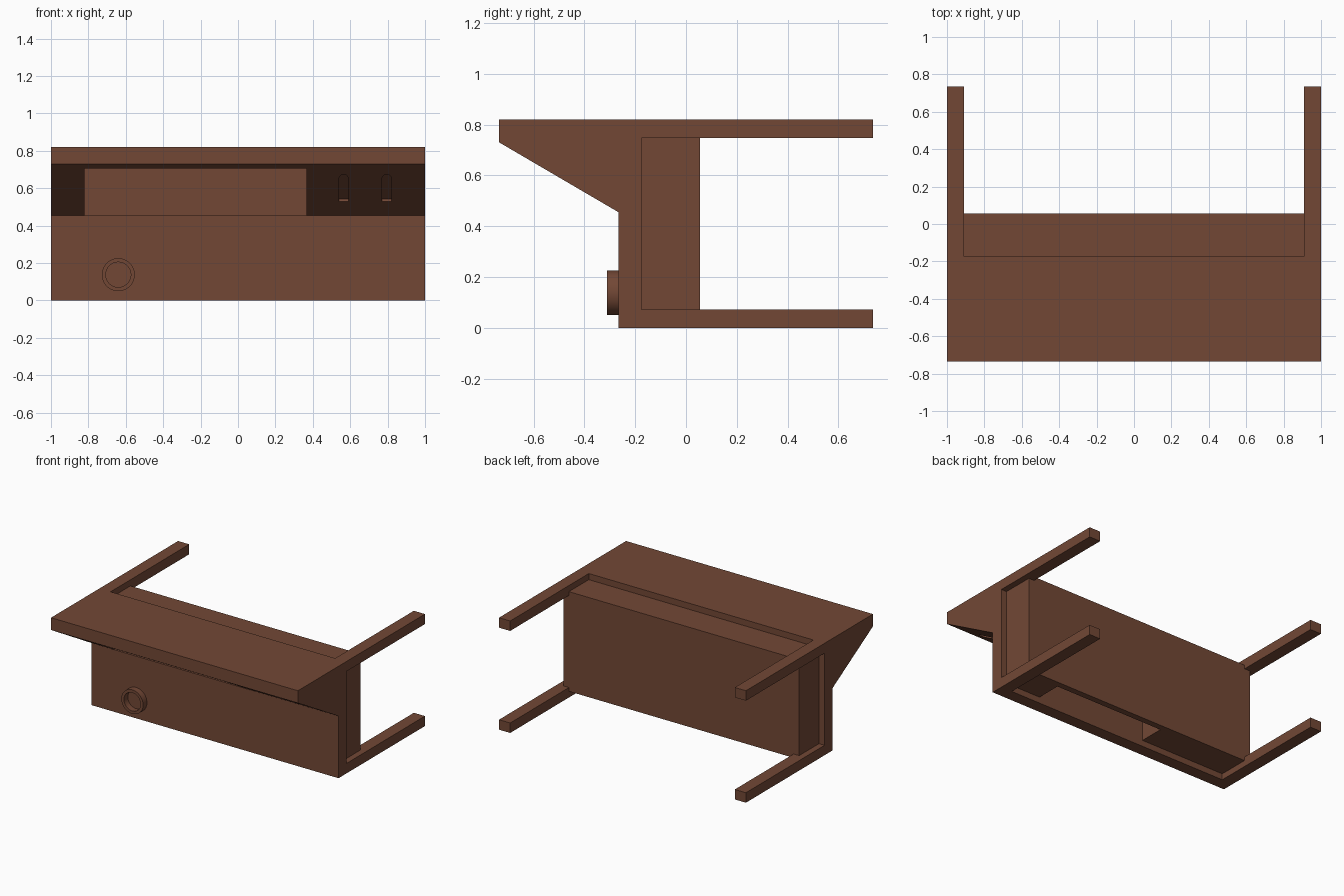
import bpy, bmesh, math
from mathutils import Vector

if "Cube" in bpy.data.objects:
    bpy.data.objects.remove(bpy.data.objects["Cube"])

wood = bpy.data.materials.new("warm_brown")
wood.diffuse_color = (0.170, 0.064, 0.036, 1)
wood.use_nodes = True
wood.node_tree.nodes["Principled BSDF"].inputs["Base Color"].default_value = wood.diffuse_color


def make(name, bm):
    bmesh.ops.recalc_face_normals(bm, faces=bm.faces)
    me = bpy.data.meshes.new(name)
    bm.to_mesh(me)
    bm.free()
    me.materials.append(wood)
    ob = bpy.data.objects.new(name, me)
    bpy.context.collection.objects.link(ob)
    return ob


def prism(name, base, offset):
    """Closed polygon pushed along an offset vector."""
    bm = bmesh.new()
    a = [bm.verts.new(p) for p in base]
    b = [bm.verts.new(Vector(p) + Vector(offset)) for p in base]
    bm.faces.new(a)
    bm.faces.new(b[::-1])
    for i in range(len(a)):
        j = (i + 1) % len(a)
        bm.faces.new((a[i], b[i], b[j], a[j]))
    return make(name, bm)


def box(name, x0, x1, y0, y1, z0, z1):
    return prism(name, [(x0, y0, z0), (x1, y0, z0), (x1, y1, z0), (x0, y1, z0)],
                 (0, 0, z1 - z0))


def cut(ob, cutter):
    cutter.hide_render = True
    mod = ob.modifiers.new("cut", "BOOLEAN")
    mod.operation, mod.solver, mod.object = "DIFFERENCE", "EXACT", cutter
    bpy.context.view_layer.objects.active = ob
    bpy.ops.object.modifier_apply(modifier=mod.name)
    bpy.data.objects.remove(cutter)


# Frame: C-shaped side profile with sloping underside and long arms
profile = [(-0.735, 0.82), (-0.735, 0.73), (-0.265, 0.455), (-0.265, 0), (0.735, 0),
           (0.735, 0.073), (-0.175, 0.073), (-0.175, 0.747), (0.735, 0.747), (0.735, 0.82)]
frame = prism("frame", [(-1, y, z) for y, z in profile], (2, 0, 0))

# Leave only the four side arms behind the body
cut(frame, box("arm_gap", -0.91, 0.91, -0.175, 1, -0.2, 1))

# Wide pocket in the sloping underside, reaching back to the case
cut(frame, box("pocket", -0.82, 0.365, -0.71, -0.177, 0.455, 0.705))

# Two shallow round-topped slots, cut square to the slope
along = Vector((0, -0.47, 0.275)).normalized()
normal = Vector((0, -0.275, -0.47)).normalized()
for x in (0.565, 0.795):
    z0, z1, r, arc = 0.53, 0.675, 0.025, 0.05
    start = Vector((x, -0.265 - (z0 - 0.455) * 0.47 / 0.275, z0))
    length = (z1 - z0) / along.z
    outline = [(-r, 0), (r, 0)] + [
        (r * math.cos(a * math.pi / 10), length - arc + arc * math.sin(a * math.pi / 10))
        for a in range(11)]
    pts = [start + Vector((u, 0, 0)) + along * v + normal * 0.05 for u, v in outline]
    cut(frame, prism("slot", pts, -normal * 0.066))

# Rear case let into the arms, with a chute opening underneath
case = box("rear_case", -0.955, 0.955, -0.175, 0.055, 0.045, 0.775)
cut(case, box("chute", -0.22, 0.67, -0.3, 0.01, -0.1, 0.42))

# Round collar on the front wall
bm = bmesh.new()
n = 48
section = [(0.088, -0.265), (0.088, -0.31), (0.067, -0.31), (0.067, -0.265)]
rings = [[bm.verts.new((-0.64 + r * math.cos(2 * math.pi * i / n), y,
                        0.138 + r * math.sin(2 * math.pi * i / n))) for i in range(n)]
         for r, y in section]
for k in range(4):
    a, b = rings[k], rings[(k + 1) % 4]
    for i in range(n):
        j = (i + 1) % n
        bm.faces.new((a[i], a[j], b[j], b[i]))
collar = make("front_collar", bm)
bpy.ops.object.select_all(action="DESELECT")
collar.select_set(True)
bpy.context.view_layer.objects.active = collar
bpy.ops.object.shade_smooth_by_angle(angle=math.radians(30))
